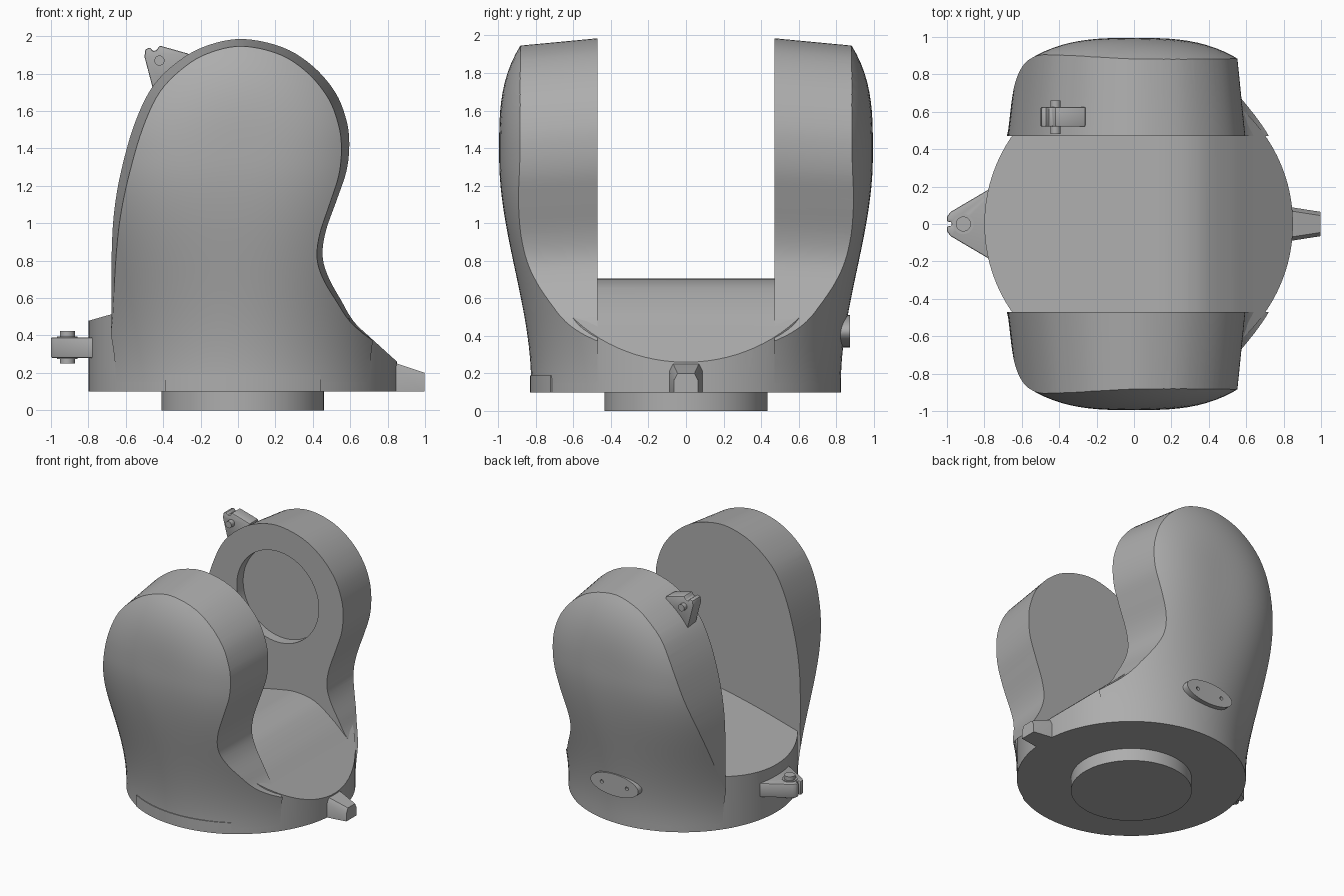
import bpy, bmesh, math
from mathutils import Vector

cube = bpy.data.objects.get("Cube")
if cube:
    bpy.data.objects.remove(cube)

grey = bpy.data.materials.new("plain_grey")
grey.use_nodes = True
grey.diffuse_color = (0.42, 0.42, 0.42, 1)
grey.node_tree.nodes["Principled BSDF"].inputs["Base Color"].default_value = (0.42, 0.42, 0.42, 1)

CX, R, GAP = 0.025, 0.825, 0.47     # base centre, base radius, half width of the channel


def loft(name, rings):
    """Skin a list of equal closed rings and cap both ends."""
    bm = bmesh.new()
    rows = [[bm.verts.new(p) for p in ring] for ring in rings]
    n = len(rows[0])
    for a, b in zip(rows, rows[1:]):
        for i in range(n):
            j = (i + 1) % n
            bm.faces.new((a[i], a[j], b[j], b[i]))
    bm.faces.new(rows[0])
    bm.faces.new(rows[-1])
    bmesh.ops.recalc_face_normals(bm, faces=bm.faces)
    mesh = bpy.data.meshes.new(name)
    bm.to_mesh(mesh)
    bm.free()
    ob = bpy.data.objects.new(name, mesh)
    bpy.context.collection.objects.link(ob)
    mesh.materials.append(grey)
    return ob


def activate(ob):
    bpy.ops.object.select_all(action='DESELECT')
    ob.select_set(True)
    bpy.context.view_layer.objects.active = ob


def cut(ob, tool, operation='DIFFERENCE'):
    mod = ob.modifiers.new("cut", 'BOOLEAN')
    mod.object, mod.operation, mod.solver = tool, operation, 'EXACT'
    activate(ob)
    bpy.ops.object.modifier_apply(modifier=mod.name)
    bpy.data.objects.remove(tool)


def smooth(ob, angle=28):
    activate(ob)
    bpy.ops.object.shade_smooth_by_angle(angle=math.radians(angle))


def bevel(ob, width):
    mod = ob.modifiers.new("soft_edges", 'BEVEL')
    mod.width, mod.segments = width, 2
    activate(ob)
    bpy.ops.object.modifier_apply(modifier=mod.name)


def spline(pts, steps=5):
    """Smooth open curve through 2D points."""
    p = [Vector(q) for q in pts]
    p = [2 * p[0] - p[1]] + p + [2 * p[-1] - p[-2]]
    out = []
    for a, b, c, d in zip(p, p[1:], p[2:], p[3:]):
        for k in range(steps):
            t = k / steps
            out.append(b + 0.5 * t * (c - a + t * (2*a - 5*b + 4*c - d + t * (3*(b - c) + d - a))))
    return out + [p[-2]]


def disc(name, axis, centre, r, lo, hi, n=32, squash=1.0):
    """Cylinder along y or z; centre holds the other two coordinates."""
    rings = []
    for h in (lo, hi):
        ring = []
        for i in range(n):
            a = 2 * math.pi * i / n
            u, v = centre[0] + r * math.cos(a), centre[1] + r * squash * math.sin(a)
            ring.append((u, v, h) if axis == 'z' else (u, h, v))
        rings.append(ring)
    return loft(name, rings)


# Base: round drum trimmed by the crowned floor profile
base = disc("base_drum", 'z', (CX, 0), R, 0.1, 0.9, 96)
floor = spline([(-0.9, 0.45), (-0.67, 0.515), (-0.3, 0.615), (0.05, 0.69), (0.2, 0.705),
                (0.35, 0.675), (0.5, 0.575), (0.64, 0.45), (0.85, 0.26), (0.95, 0.17)])
floor += [Vector((0.95, 0)), Vector((-0.9, 0))]
cut(base, loft("floor_tool", [[(p.x, y, p.y) for p in floor] for y in (-1, 1)]), 'INTERSECT')
smooth(base)
smooth(disc("bottom_plate", 'z', (CX, 0), 0.435, 0, 0.11, 96))

# Arms: domed outer shell trimmed by the drafted side outline
outline = spline([(0.85, 0.26), (0.64, 0.45), (0.55, 0.59), (0.48, 0.72), (0.452, 0.83), (0.47, 0.96),
                  (0.53, 1.13), (0.58, 1.28), (0.595, 1.42), (0.58, 1.55), (0.52, 1.7), (0.4, 1.84),
                  (0.24, 1.94), (0.03, 1.985), (-0.15, 1.955), (-0.3, 1.88), (-0.45, 1.74),
                  (-0.55, 1.54), (-0.62, 1.3), (-0.66, 1.08), (-0.675, 0.85), (-0.675, 0.5)])
outline += [Vector((-0.7, 0.05)), Vector((0.95, 0.05)), Vector((0.95, 0.17))]


def shell_y(x, z):
    """Outer surface: round at the foot, blending to a shallow dome at the head."""
    t = min(max((z - 0.15) / 1.2, 0), 1)
    t = t * t * (3 - 2 * t)
    drum = math.sqrt(max(R * R - (x - CX) ** 2, 0))
    d = math.hypot(x / 0.56, max(z - 1.4, 0) / 0.55)
    dome = 0.995 - 0.115 * min(d, 1.4) ** 3
    return max(drum + (dome - drum) * t, 0.3)


def build_arm(name, s):
    n, rings = 48, []
    for k in range(40):
        z = 0.1 + 0.05 * k
        xs = [CX - R * math.cos(math.pi * i / n) for i in range(n + 1)]
        ring = [(x, s * shell_y(x, z), z) for x in xs]
        rings.append(ring + [(xs[-1], s * 0.2, z), (xs[0], s * 0.2, z)])
    arm = loft(name, rings)
    tool = []
    for y in (GAP, 1.1):
        f = (y - GAP) / 0.41
        tool.append([(p.x * (1 - 0.07 * f), s * y, 0.05 + (p.y - 0.05) * (1 - 0.02 * f)) for p in outline])
    cut(arm, loft("outline_tool", tool), 'INTERSECT')
    return arm


front_arm = build_arm("front_arm", -1)
back_arm = build_arm("back_arm", 1)
# Round bearing recess on the inside of the back arm only
cut(back_arm, disc("recess_tool", 'y', (0.02, 1.42), 0.36, 0.4, GAP + 0.08, 64))
smooth(front_arm)
smooth(back_arm)

# Thin raised rim along the foot of the front arm
arc = [math.radians(240 + 3 * i) for i in range(21)]
rim = [(CX + r * math.cos(a), r * math.sin(a)) for r, seq in ((0.832, arc), (0.8, arc[::-1])) for a in seq]
smooth(loft("front_rim", [[(x, y, z) for x, y in rim] for z in (0.1, 0.19)]))

# Oval socket plate with two pin holes on the back
plate = disc("socket_plate", 'y', (0.02, 0.425), 0.21, 0.78, 0.872, 48, 0.41)
for dx in (-0.11, 0.11):
    cut(plate, disc("hole_tool", 'y', (0.02 + dx, 0.425), 0.014, 0.85, 0.9, 12))
smooth(plate)

# Tapered pointer lug on the left side
lug = loft("pointer_lug", [[(x, -w, 0.1), (x, w, 0.1), (x, w, top - 0.04), (x, w - 0.02, top),
                            (x, 0.02 - w, top), (x, -w, top - 0.04)]
                           for x, w, top in ((0.78, 0.095, 0.27), (0.85, 0.088, 0.25), (0.998, 0.065, 0.2))])
smooth(lug)

# Notched triangular lug with an upright pin on the right side
tri = [(-0.7, -0.23), (-0.98, -0.065), (-1.0, -0.04), (-1.0, -0.012), (-0.975, -0.012),
       (-0.975, 0.012), (-1.0, 0.012), (-1.0, 0.04), (-0.98, 0.065), (-0.7, 0.23)]
side_lug = loft("side_lug", [[(x, y, z) for x, y in tri] for z in (0.28, 0.39)])
bevel(side_lug, 0.008)
smooth(side_lug)
smooth(disc("side_pin", 'z', (-0.912, 0), 0.04, 0.25, 0.425, 24))
smooth(disc("side_pin_collar", 'z', (-0.912, 0), 0.055, 0.275, 0.395, 24))

# Matching lug with a level pin near the top of the back arm
top_tri = [(-0.45, 1.7), (-0.5, 1.89), (-0.495, 1.93), (-0.47, 1.94), (-0.455, 1.92), (-0.435, 1.925),
           (-0.42, 1.95), (-0.26, 1.905), (-0.25, 1.8), (-0.38, 1.7)]
top_lug = loft("top_lug", [[(x, y, z) for x, z in top_tri] for y in (0.52, 0.625)])
bevel(top_lug, 0.008)
smooth(top_lug)
smooth(disc("top_pin", 'y', (-0.42, 1.87), 0.027, 0.48, 0.66, 20))
